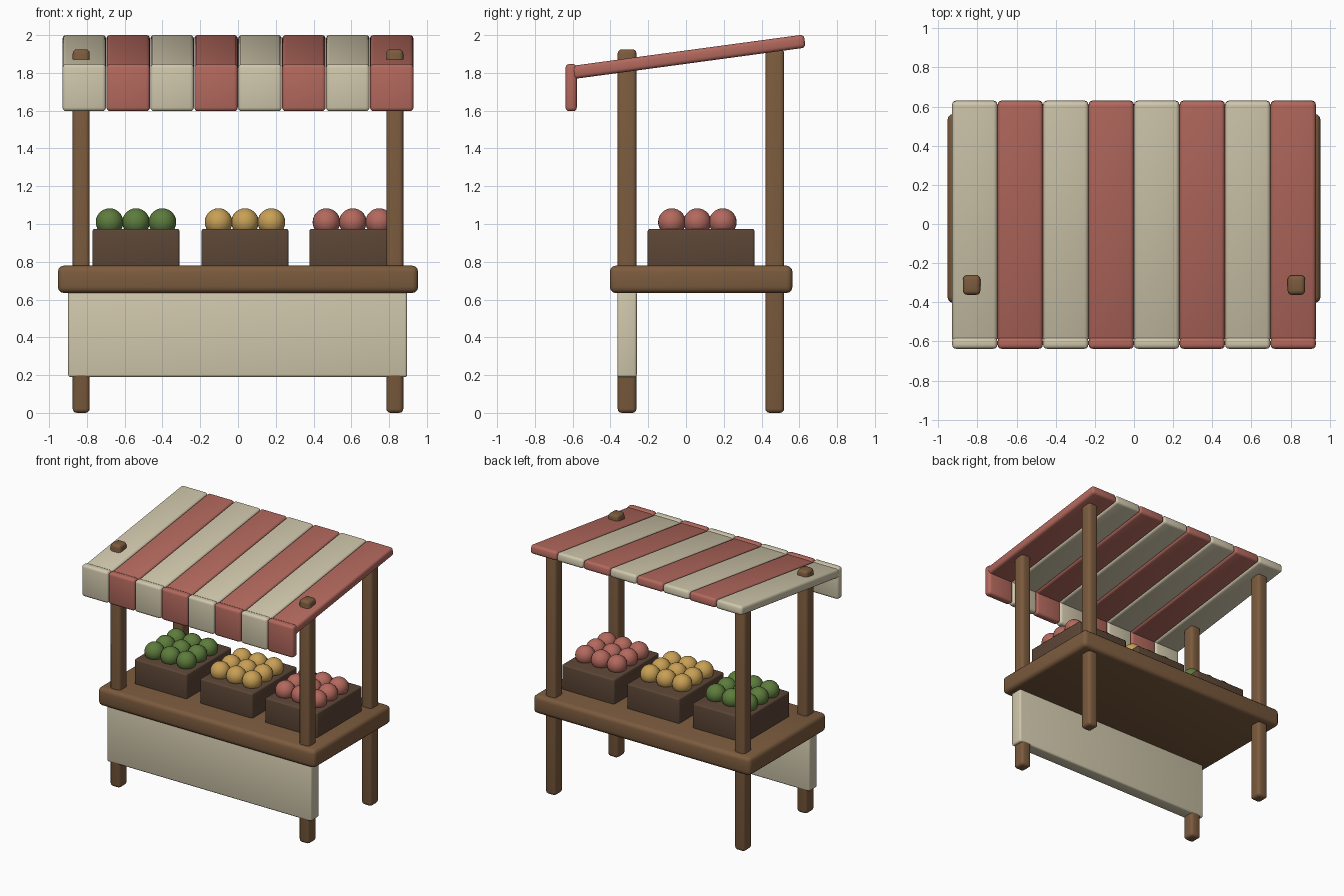
import bpy, bmesh, math
from mathutils import Matrix

if "Cube" in bpy.data.objects:
    bpy.data.objects.remove(bpy.data.objects["Cube"])


def material(name, r, g, b):
    m = bpy.data.materials.new(name)
    m.diffuse_color = (r, g, b, 1)
    m.use_nodes = True
    m.node_tree.nodes["Principled BSDF"].inputs["Base Color"].default_value = m.diffuse_color
    return m


WOOD = material("wood", 0.20, 0.105, 0.048)
CRATE = material("crate_wood", 0.107, 0.061, 0.037)
CREAM = material("cream_cloth", 0.63, 0.57, 0.41)
RED = material("red", 0.45, 0.14, 0.11)
GREEN = material("green", 0.11, 0.20, 0.045)
YELLOW = material("yellow", 0.58, 0.35, 0.09)


def finish(name, bm, mat, loc, tilt=0.0):
    mesh = bpy.data.meshes.new(name)
    bm.to_mesh(mesh)
    bm.free()
    mesh.materials.append(mat)
    ob = bpy.data.objects.new(name, mesh)
    ob.location = loc
    ob.rotation_euler.x = tilt
    bpy.context.collection.objects.link(ob)
    bpy.ops.object.select_all(action='DESELECT')
    ob.select_set(True)
    bpy.context.view_layer.objects.active = ob
    bpy.ops.object.shade_smooth_by_angle(angle=math.radians(40))
    return ob


def box(name, loc, size, bevel, mat, tilt=0.0):
    bm = bmesh.new()
    bmesh.ops.create_cube(bm, size=1, matrix=Matrix.Diagonal((*size, 1)))
    bmesh.ops.bevel(bm, geom=bm.edges[:], offset=bevel, segments=3,
                    profile=0.5, affect='EDGES')
    return finish(name, bm, mat, loc, tilt)


# Four posts; the front pair pokes through the canopy
POST_H = 1.925
for side, x in (("left", -0.83), ("right", 0.83)):
    for end, y in (("front", -0.312), ("back", 0.47)):
        box(f"{end}_{side}_post", (x, y, POST_H / 2), (0.09, 0.10, POST_H), 0.022, WOOD)

# Counter and the cloth hanging under its front
box("counter", (0, 0.08, 0.707), (1.907, 0.967, 0.145), 0.032, WOOD)
box("front_cloth", (-0.002, -0.312, 0.417), (1.795, 0.103, 0.456), 0.014, CREAM)

# Crates, each holding a 3 x 3 layer of fruit
for label, x, mat in (("green", -0.54, GREEN), ("yellow", 0.037, YELLOW), ("red", 0.608, RED)):
    box(f"{label}_fruit_crate", (x, 0.08, 0.872), (0.46, 0.565, 0.205), 0.012, CRATE)
    bm = bmesh.new()
    for i in (-1, 0, 1):
        for j in (-1, 0, 1):
            bmesh.ops.create_uvsphere(bm, u_segments=24, v_segments=14, radius=0.073,
                                      matrix=Matrix.Translation((i * 0.14, j * 0.135, 0)))
    finish(f"{label}_fruit", bm, mat, (x, 0.06, 1.01))

# Striped sloping canopy with a short hanging valance
STRIPES, WIDTH = 8, 1.86
step = WIDTH / STRIPES
for i in range(STRIPES):
    x = -WIDTH / 2 + step * (i + 0.5)
    mat = RED if i % 2 else CREAM
    box(f"canopy_stripe_{i + 1}", (x, 0.012, 1.885), (step - 0.002, 1.245, 0.07), 0.02, mat,
        math.radians(7.7))
    box(f"valance_flap_{i + 1}", (x, -0.608, 1.722), (step - 0.002, 0.06, 0.25), 0.02, mat)
